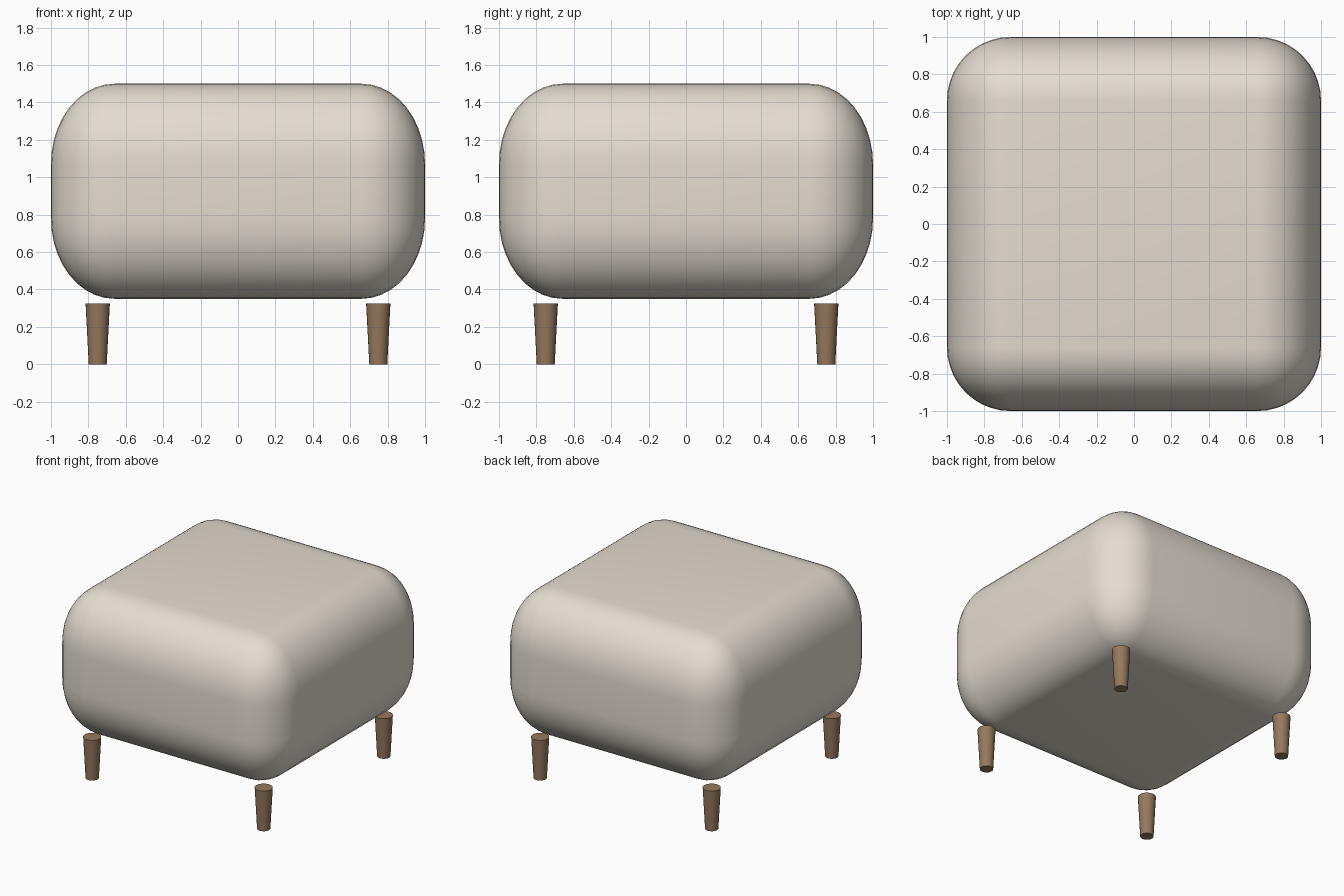
import bpy, bmesh

if "Cube" in bpy.data.objects:
    bpy.data.objects.remove(bpy.data.objects["Cube"])


def material(name, color):
    m = bpy.data.materials.new(name)
    m.diffuse_color = (*color, 1)
    m.use_nodes = True
    m.node_tree.nodes["Principled BSDF"].inputs["Base Color"].default_value = m.diffuse_color
    return m


def finish(obj, name, mat, angle):
    obj.name = name
    obj.data.materials.append(mat)
    bpy.ops.object.shade_smooth_by_angle(angle=angle)


fabric = material("fabric", (0.78, 0.72, 0.64))
wood = material("wood", (0.30, 0.19, 0.11))

# Cushion: rounded block, stretched in height so its rounding is taller than wide
R_SIDE, R_UP = 0.34, 0.43
BOTTOM, TOP = 0.35, 1.50
stretch = R_UP / R_SIDE
bpy.ops.mesh.primitive_cube_add(size=2, location=(0, 0, (BOTTOM + TOP) / 2))
seat = bpy.context.object
for v in seat.data.vertices:
    v.co.z *= (TOP - BOTTOM) / 2 / stretch
bm = bmesh.new()
bm.from_mesh(seat.data)
bmesh.ops.bevel(bm, geom=bm.edges[:], offset=R_SIDE, offset_type='OFFSET',
                segments=10, profile=0.5, affect='EDGES')
for v in bm.verts:
    v.co.z *= stretch
bm.to_mesh(seat.data)
bm.free()
finish(seat, "seat_cushion", fabric, 0.7)

# Four tapered round legs, with a small gap under the cushion
LEG_H = 0.325
for y, end in ((-0.75, "front"), (0.75, "back")):
    for x, side in ((-0.75, "left"), (0.75, "right")):
        bpy.ops.mesh.primitive_cone_add(vertices=24, radius1=0.048, radius2=0.065,
                                        depth=LEG_H, location=(x, y, LEG_H / 2))
        finish(bpy.context.object, f"{end}_{side}_leg", wood, 0.6)
